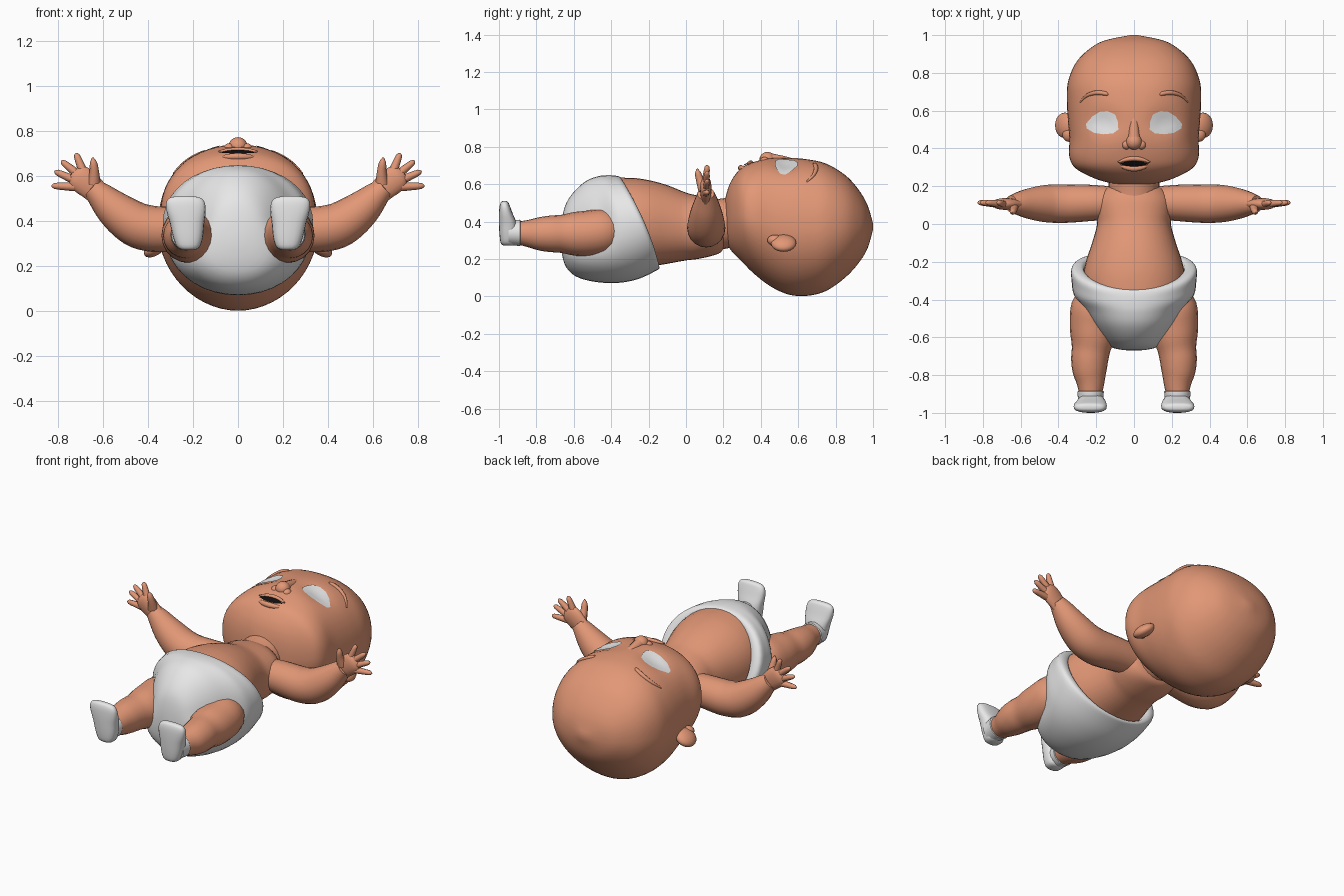
import bpy, bmesh, math
from mathutils import Vector

if "Cube" in bpy.data.objects:
    bpy.data.objects.remove(bpy.data.objects["Cube"])

def material(name, rgb):
    m = bpy.data.materials.new(name)
    m.diffuse_color = (*rgb, 1)
    m.use_nodes = True
    m.node_tree.nodes["Principled BSDF"].inputs["Base Color"].default_value = m.diffuse_color
    return m

SKIN = material("skin", (0.76, 0.31, 0.18))
WHITE = material("white cloth", (0.8, 0.8, 0.8))
BLACK = material("mouth black", (0.005, 0.004, 0.004))

def finish(name, bm, mat, angle=50):
    bmesh.ops.recalc_face_normals(bm, faces=bm.faces)
    me = bpy.data.meshes.new(name)
    bm.to_mesh(me)
    bm.free()
    me.materials.append(mat)
    ob = bpy.data.objects.new(name, me)
    bpy.context.collection.objects.link(ob)
    bpy.ops.object.select_all(action='DESELECT')
    ob.select_set(True)
    bpy.context.view_layer.objects.active = ob
    bpy.ops.object.shade_smooth_by_angle(angle=math.radians(angle))
    return ob

def spline(rows, k=3):
    """Catmull-Rom through rows of numbers."""
    out = []
    for i in range(len(rows) - 1):
        p = [rows[max(0, min(len(rows) - 1, i + j))] for j in (-1, 0, 1, 2)]
        for s in range(k):
            t = s / k
            out.append([0.5 * (2*b + (c-a)*t + (2*a-5*b+4*c-d)*t*t + (3*b-a-3*c+d)*t**3)
                        for a, b, c, d in zip(*p)])
    return out + [list(rows[-1])]

def loft(name, rings, mat):
    bm = bmesh.new()
    vs = [[bm.verts.new(p) for p in r] for r in rings]
    n = len(vs[0])
    for a, b in zip(vs, vs[1:]):
        for i in range(n):
            bm.faces.new((a[i], a[(i+1) % n], b[(i+1) % n], b[i]))
    bm.faces.new(vs[0])
    bm.faces.new(vs[-1])
    return finish(name, bm, mat)

def oval(w, lo, hi, n, top=2.0, bottom=2.0):
    """Cross-section as (x, z) pairs with separate roundness above and below."""
    pts = []
    for i in range(n):
        a = 2 * math.pi * i / n
        c, s = math.cos(a), math.sin(a)
        e = 2 / (top if s >= 0 else bottom)
        pts.append((w * math.copysign(abs(c)**e, c),
                    (lo+hi)/2 + (hi-lo)/2 * math.copysign(abs(s)**e, s)))
    return pts

def tube(name, rows, mat, n=16, k=3, flat=1.0):
    """Round limb through rows of (x, y, z, radius); flat scales the y side."""
    rows = spline(rows, k)
    pts = [Vector(r[:3]) for r in rows]
    rings = []
    for i, p in enumerate(pts):
        d = (pts[min(i+1, len(pts)-1)] - pts[max(i-1, 0)]).normalized()
        ref = Vector((0, 1, 0)) if abs(d.y) < 0.8 else Vector((0, 0, 1))
        u = (ref - d * ref.dot(d)).normalized()
        v = d.cross(u)
        r = max(rows[i][3], 0.001)
        rings.append([p + u*r*flat*math.cos(2*math.pi*j/n) + v*r*math.sin(2*math.pi*j/n)
                      for j in range(n)])
    return loft(name, rings, mat)

def ball(name, centre, size, mat, tilt=0):
    bm = bmesh.new()
    bmesh.ops.create_uvsphere(bm, u_segments=20, v_segments=12, radius=1)
    for v in bm.verts:
        x, y, z = (a * b for a, b in zip(v.co, size))
        c, s = math.cos(tilt), math.sin(tilt)
        v.co = Vector((x*c - z*s, y, x*s + z*c)) + Vector(centre)
    return finish(name, bm, mat)

# head: stations of y, half width, back z, face z
HEAD = spline([(.205, .06, .33, .5), (.225, .16, .27, .58), (.255, .24, .23, .64),
               (.3, .315, .185, .69), (.36, .343, .125, .718), (.45, .342, .055, .74),
               (.55, .35, .01, .742), (.65, .355, .004, .733), (.75, .35, .03, .71),
               (.85, .31, .1, .65), (.92, .245, .175, .575), (.97, .16, .255, .49),
               (1, .02, .36, .39)], 4)

def socket(x, y):
    return 0.022 * math.exp(-((abs(x)-.16)/.08)**2 - ((y-.535)/.07)**2)

def face_z(x, y):
    for a, b in zip(HEAD, HEAD[1:]):
        if a[0] <= y <= b[0]:
            t = (y-a[0]) / (b[0]-a[0])
            w, lo, hi = (p + (q-p)*t for p, q in zip(a[1:], b[1:]))
            return (lo+hi)/2 + (hi-lo)/2 * max(0, 1-abs(x/w)**2.3)**(1/2.3) - socket(x, y)

loft("head", [[(x, y, z - (socket(x, y) if z > .45 else 0))
               for x, z in oval(w, lo, hi, 56, 2.3, 1.95)] for y, w, lo, hi in HEAD], SKIN)

def face_plate(name, outline, mat, lift=0.005):
    """Thin patch that follows the face, filled by rings toward its centre."""
    cx, cy = (sum(p[i] for p in outline) / len(outline) for i in (0, 1))
    bm = bmesh.new()
    rings = []
    for f in (1, .75, .5, .25):
        pts = [(cx + (x-cx)*f, cy + (y-cy)*f) for x, y in outline]
        rings.append([bm.verts.new((x, y, face_z(x, y) + lift)) for x, y in pts])
    n = len(outline)
    for a, b in zip(rings, rings[1:]):
        for i in range(n):
            bm.faces.new((a[i], a[(i+1) % n], b[(i+1) % n], b[i]))
    bm.faces.new(rings[-1])
    return finish(name, bm, mat)

EYE = [(.083, .5), (.085, .54), (.1, .58), (.14, .598), (.18, .595), (.22, .57),
       (.255, .53), (.25, .505), (.21, .482), (.16, .475), (.11, .48)]
BROW = [(.285, .645, .004), (.25, .68, .009), (.2, .695, .012), (.15, .69, .011), (.14, .68, .004)]

# mouth opening and lips
face_plate("mouth", [(-.08, .318), (-.04, .307), (0, .304), (.04, .307), (.08, .318),
                     (.04, .333), (0, .338), (-.04, .333)], BLACK, 0.008)
for name, y, bend, r in (("upper_lip", .346, -.02, .013), ("lower_lip", .294, .022, .016)):
    tube(name, [(x, y + bend*(x/.085)**2, face_z(x, y) + .002, r * (1-.7*(x/.085)**2))
                for x in (-.085, -.055, -.025, 0, .025, .055, .085)], SKIN, 10, 2)

# nose tip, bridge and nostrils
ball("nose", (0, .435, .733), (.042, .042, .04), SKIN)
tube("nose_bridge", [(0, .43, .735, .035), (0, .48, .73, .03), (0, .55, .722, .022),
                     (0, .6, .715, .01)], SKIN, 12)

# neck and torso
tube("neck", [(0, .08, .37, .15), (0, .17, .385, .135), (0, .27, .4, .135)], SKIN, 24)
TORSO = spline([(.205, .1, .27, .47), (.185, .16, .235, .5), (.13, .2, .215, .525),
                (.06, .2, .2, .54), (0, .195, .193, .555), (-.1, .222, .175, .595),
                (-.2, .255, .158, .622), (-.3, .272, .14, .634), (-.42, .26, .13, .62),
                (-.5, .15, .2, .5)])
loft("torso", [[(x, y, z) for x, z in oval(w, lo, hi, 36, 2.1, 2.2)]
               for y, w, lo, hi in TORSO], SKIN)

# diaper: y, front half width, back half width, low z, high z, waist slant
DIAPER = spline([(-.27, .26, .26, .165, .61, .9), (-.215, .27, .27, .165, .62, 1),
                 (-.208, .31, .3, .15, .638, 1), (-.23, .333, .325, .135, .645, .95),
                 (-.3, .33, .33, .095, .648, .65), (-.37, .318, .328, .075, .648, .4),
                 (-.44, .268, .315, .072, .643, .2), (-.52, .222, .285, .083, .62, .08),
                 (-.59, .172, .24, .108, .57, 0), (-.64, .125, .18, .155, .5, 0),
                 (-.662, .08, .1, .22, .42, 0), (-.67, .02, .03, .29, .34, 0)])
rings = []
for y, wf, wb, lo, hi, s in DIAPER:
    ring = []
    for x, z in oval(1, lo, hi, 40, 2.1, 2.1):
        t = min(1, max(0, (z-.2) / .2))
        d = z - .36
        ring.append((x * (wb + (wf-wb)*t), y + s*(-.4*d - .42*d*d), z))
    rings.append(ring)
loft("diaper", rings, WHITE)

# paired parts
FINGERS = [(.72, .702), (.785, .668), (.815, .622), (.828, .557)]
for side, sx in (("left", 1), ("right", -1)):
    face_plate(side + "_eye", [(sx*x, y) for x, y in EYE], WHITE)
    tube(side + "_brow", [(sx*x, y, face_z(x, y), r) for x, y, r in BROW], SKIN, 8)
    ball(side + "_nostril", (sx*.04, .42, .722), (.024, .026, .024), SKIN)
    ball(side + "_ear", (sx*.365, .522, .285), (.062, .068, .034), SKIN, -sx*.65)
    ball(side + "_ear_lobe", (sx*.345, .475, .3), (.035, .04, .03), SKIN)
    # arm, palm and digits
    tube(side + "_arm", [(sx*x, y, z, r) for x, y, z, r in (
        (.08, .11, .37, .085), (.2, .112, .37, .094), (.3, .11, .365, .1), (.37, .108, .365, .102),
        (.44, .108, .38, .101), (.5, .108, .415, .094), (.56, .108, .463, .08),
        (.61, .108, .512, .062), (.65, .106, .55, .045))], SKIN, 20)
    tube(side + "_palm", [(sx*x, .106, z, r) for x, z, r in (
        (.595, .495, .05), (.64, .54, .056), (.68, .575, .062), (.715, .6, .055),
        (.735, .615, .025))], SKIN, 14, flat=.5)
    for i, (fx, fz) in enumerate(FINGERS):
        bx, bz = .69 + .012*i, .625 - .024*i
        tube(f"{side}_finger_{i+1}", [(sx*(bx + (fx-bx)*t), .106 + .008*t, bz + (fz-bz)*t, r)
             for t, r in ((0, .02), (.5, .017), (.88, .013), (1, .003))], SKIN, 8, 2)
    tube(side + "_thumb", [(sx*x, y, z, r) for x, y, z, r in (
        (.64, .095, .57, .03), (.638, .075, .62, .021), (.642, .064, .66, .016),
        (.645, .06, .683, .003))], SKIN, 8)
    # leg with knee crease
    tube(side + "_leg", [(sx*x, y, z, r) for x, y, z, r in (
        (.195, -.36, .36, .08), (.212, -.43, .35, .118), (.218, -.52, .337, .122),
        (.22, -.6, .335, .116), (.228, -.665, .335, .102), (.235, -.72, .335, .098),
        (.235, -.78, .335, .09), (.23, -.84, .337, .074), (.23, -.9, .34, .06))], SKIN, 20)
    # sock cuff and foot
    tube(side + "_sock_cuff", [(sx*.23, y, .34, r) for y, r in (
        (-.885, .058), (-.887, .07), (-.91, .068), (-.95, .066))], WHITE, 16)
    FOOT = spline([(.272, .22, .025, -.975, -.925), (.285, .22, .05, -.99, -.91),
                   (.33, .222, .066, -.997, -.9), (.39, .226, .076, -1, -.905),
                   (.44, .23, .086, -1, -.925), (.48, .233, .086, -.997, -.94),
                   (.503, .235, .07, -.99, -.95), (.511, .235, .035, -.98, -.96)])
    loft(side + "_foot", [[(sx*(cx + x), y, z) for x, y in oval(w, lo, hi, 20, 2.6, 2.6)]
                          for z, cx, w, lo, hi in FOOT], WHITE)
